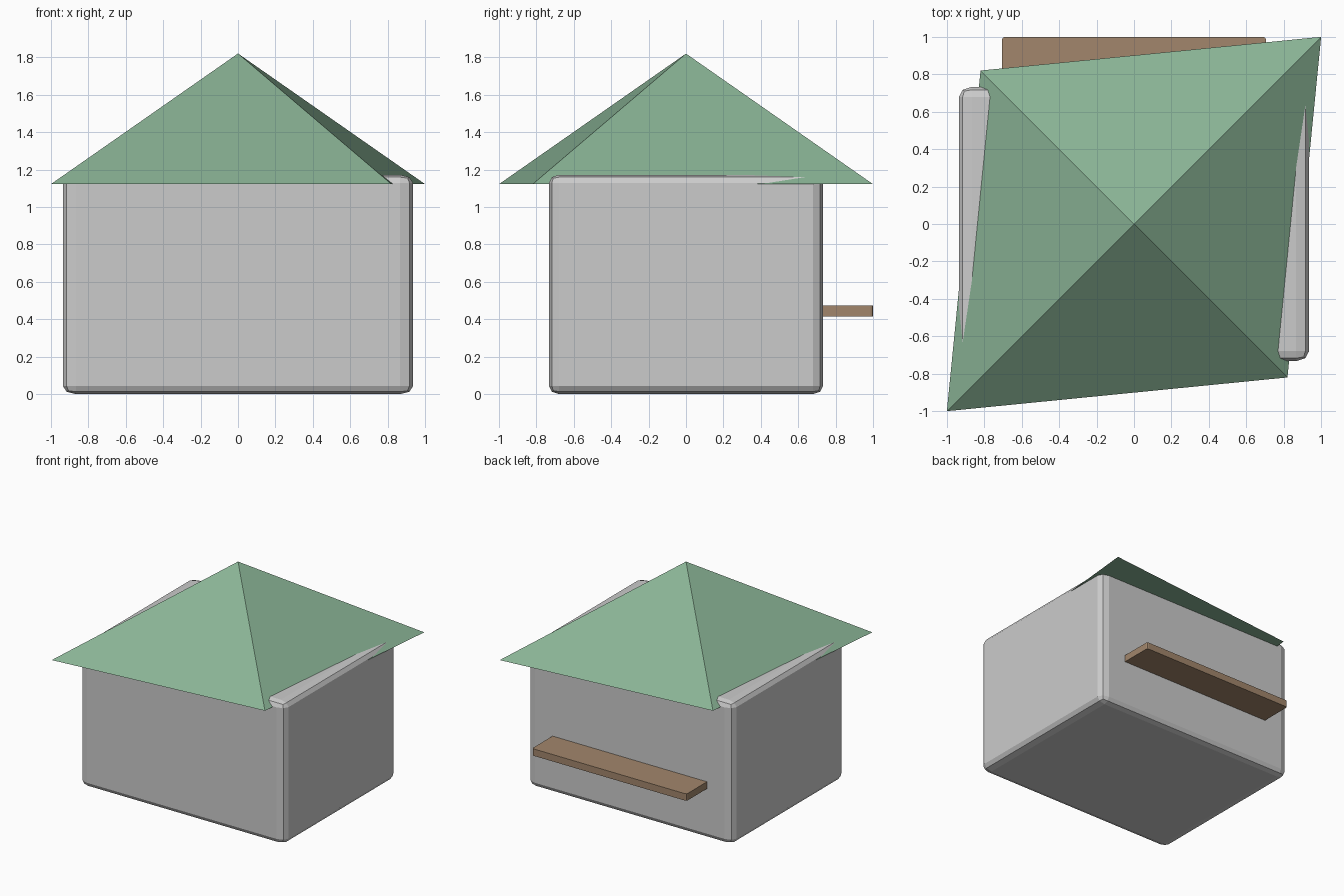
import bpy
import bmesh
from mathutils import Vector, Matrix

if "Cube" in bpy.data.objects:
    bpy.data.objects.remove(bpy.data.objects["Cube"])


def finish(name, bm, color=None):
    mesh = bpy.data.meshes.new(name)
    bmesh.ops.recalc_face_normals(bm, faces=bm.faces)
    bm.to_mesh(mesh)
    bm.free()
    obj = bpy.data.objects.new(name, mesh)
    bpy.context.collection.objects.link(obj)
    if color:
        mat = bpy.data.materials.new(name + "_paint")
        mat.diffuse_color = (*color, 1)
        mat.use_nodes = True
        mat.node_tree.nodes["Principled BSDF"].inputs["Base Color"].default_value = mat.diffuse_color
        mesh.materials.append(mat)
    return obj


def box(name, lo, hi, unit_bevel=0.0, bevel=0.0, color=None):
    """Box between two corners; unit_bevel stretches with the box,
    bevel rounds only the upright edges."""
    lo, hi = Vector(lo), Vector(hi)
    bm = bmesh.new()
    bmesh.ops.create_cube(bm, size=1)
    if unit_bevel:
        bmesh.ops.bevel(bm, geom=bm.edges[:], offset=unit_bevel, segments=2,
                        profile=0.5, affect='EDGES')
    bmesh.ops.scale(bm, vec=hi - lo, verts=bm.verts)
    bmesh.ops.translate(bm, vec=(lo + hi) / 2, verts=bm.verts)
    if bevel:
        upright = [e for e in bm.edges
                   if abs(e.verts[0].co.z - e.verts[1].co.z) > 1e-4]
        bmesh.ops.bevel(bm, geom=upright, offset=bevel, segments=2,
                        profile=0.5, affect='EDGES')
    return finish(name, bm, color)


# House body with softened edges
box("house_body", (-0.936, -0.733, 0), (0.936, 0.733, 1.172), unit_bevel=0.037)

# Shelf on the back wall
box("back_shelf", (-0.705, 0.6, 0.415), (0.705, 1.0, 0.472), bevel=0.014,
    color=(0.36, 0.24, 0.15))

# Pyramid roof on a skewed, diamond-shaped base
bm = bmesh.new()
base = [bm.verts.new((x, y, 1.122)) for x, y in
        [(1, 1), (-0.82, 0.82), (-1, -1), (0.82, -0.82)]]
apex = bm.verts.new((0, 0, 1.82))
bm.faces.new(base)
for i in range(4):
    bm.faces.new((base[i], base[(i + 1) % 4], apex))
finish("roof", bm, (0.25, 0.45, 0.30))
